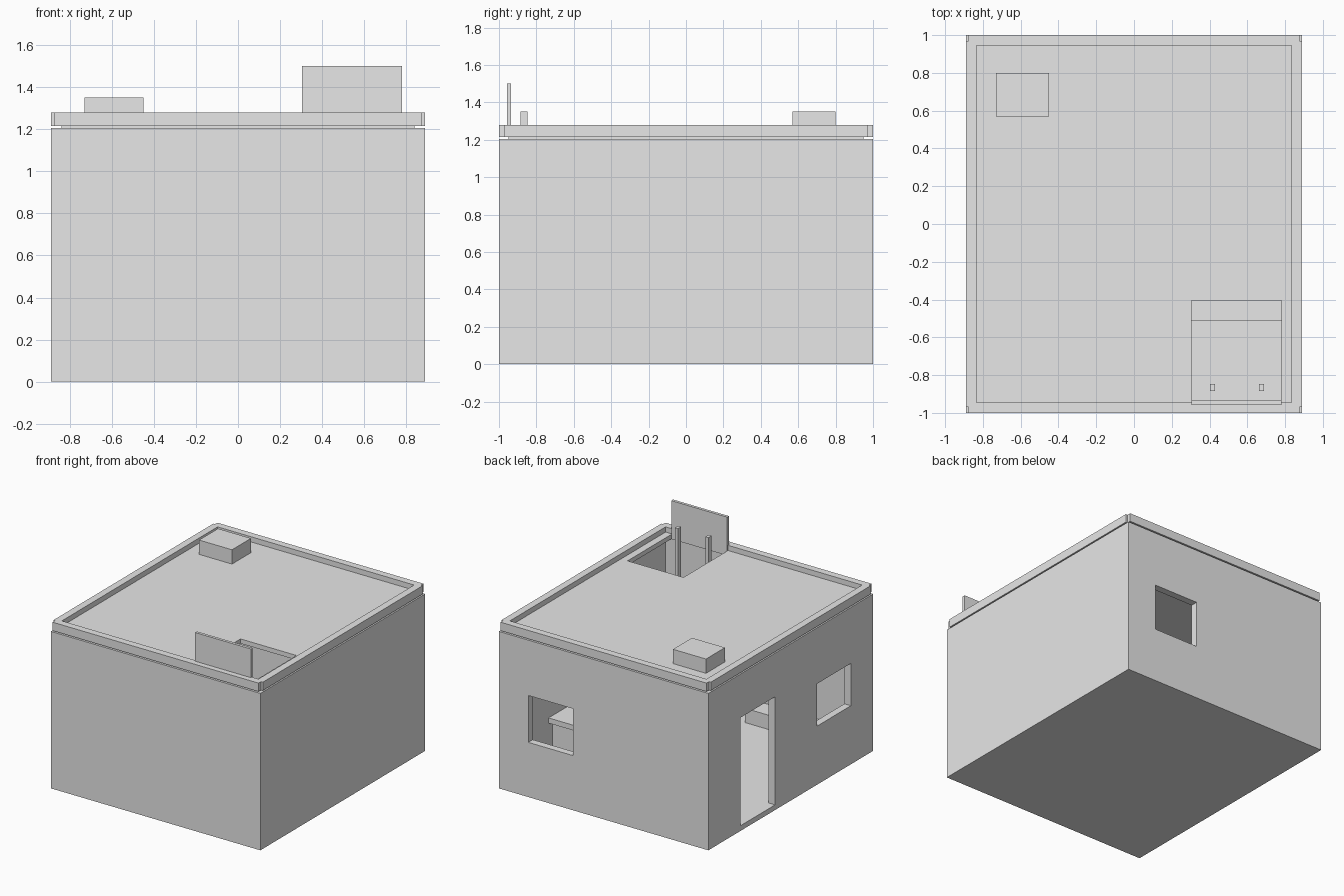
import bpy
import bmesh

cube = bpy.data.objects.get("Cube")
if cube:
    bpy.data.objects.remove(cube, do_unlink=True)

grey = bpy.data.materials.new("plain_grey")
grey.use_nodes = True
grey.diffuse_color = (0.8, 0.8, 0.8, 1)
grey.node_tree.nodes["Principled BSDF"].inputs["Base Color"].default_value = (0.8, 0.8, 0.8, 1)


def prism(name, outline, z0, z1):
    """Extrude a flat outline between two heights."""
    bm = bmesh.new()
    base = bm.faces.new([bm.verts.new((x, y, z0)) for x, y in outline])
    top = bmesh.ops.extrude_face_region(bm, geom=[base])["geom"]
    verts = [v for v in top if isinstance(v, bmesh.types.BMVert)]
    bmesh.ops.translate(bm, verts=verts, vec=(0, 0, z1 - z0))
    bmesh.ops.recalc_face_normals(bm, faces=bm.faces)
    mesh = bpy.data.meshes.new(name)
    bm.to_mesh(mesh)
    bm.free()
    mesh.materials.append(grey)
    obj = bpy.data.objects.new(name, mesh)
    bpy.context.collection.objects.link(obj)
    return obj


def box(name, xs, ys, zs):
    (x0, x1), (y0, y1) = xs, ys
    return prism(name, [(x0, y0), (x1, y0), (x1, y1), (x0, y1)], *zs)


def cut(obj, xs, ys, zs):
    """Remove a box-shaped opening from an object."""
    cutter = box("cutter", xs, ys, zs)
    cutter.hide_render = True
    mod = obj.modifiers.new("opening", "BOOLEAN")
    mod.operation = "DIFFERENCE"
    mod.solver = "EXACT"
    mod.object = cutter
    bpy.context.view_layer.objects.active = obj
    bpy.ops.object.modifier_apply(modifier=mod.name)
    bpy.data.objects.remove(cutter, do_unlink=True)


W, D = 0.89, 1.0          # outer half sizes
IW, ID = 0.835, 0.945     # inner half sizes
WALL_TOP, ROOF_TOP, RIM_TOP = 1.205, 1.24, 1.28

# Walls and floor, with a doorway and two windows
walls = box("walls", (-W, W), (-D, D), (0, WALL_TOP))
cut(walls, (-IW, IW), (-ID, ID), (0.04, 1.4))
cut(walls, (-1, -0.8), (0.19, 0.61), (0.04, 0.87))
cut(walls, (-1, -0.8), (-0.73, -0.32), (0.45, 0.775))
cut(walls, (0.26, 0.64), (0.9, 1.1), (0.42, 0.78))

# Roof slab with a hatch opening
roof = box("roof", (-0.84, 0.84), (-0.95, 0.95), (WALL_TOP, ROOF_TOP))
cut(roof, (0.305, 0.78), (-0.935, -0.405), (1.1, 1.4))

# Parapet rim with small notched corners
NX, NY = W - 0.015, D - 0.03
outline = []
for sx, sy in ((1, 1), (-1, 1), (-1, -1), (1, -1)):
    corner = [(sx * W, sy * NY), (sx * NX, sy * NY), (sx * NX, sy * D)]
    outline += corner if sx * sy > 0 else corner[::-1]
parapet = prism("parapet", outline, 1.215, RIM_TOP)
cut(parapet, (-IW, IW), (-ID, ID), (1.1, 1.4))

# Raised hatch lid and ladder rails
box("hatch_lid", (0.305, 0.78), (-0.957, -0.935), (1.22, 1.5))
for side, x in (("right", 0.415), ("left", 0.675)):
    box("ladder_rail_" + side, (x - 0.013, x + 0.013), (-0.885, -0.847), (0.04, 1.35))

# Roof vent
box("roof_vent", (-0.73, -0.45), (0.57, 0.8), (ROOF_TOP - 0.01, 1.35))

# Counter along the inside wall and a low bench
box("counter_top", (0.27, IW), (-0.51, 0.475), (0.315, 0.355))
box("counter_base", (0.32, IW), (-0.46, 0.43), (0.04, 0.315))
box("low_bench", (-0.5, 0.06), (-ID, -0.8), (0.04, 0.15))
